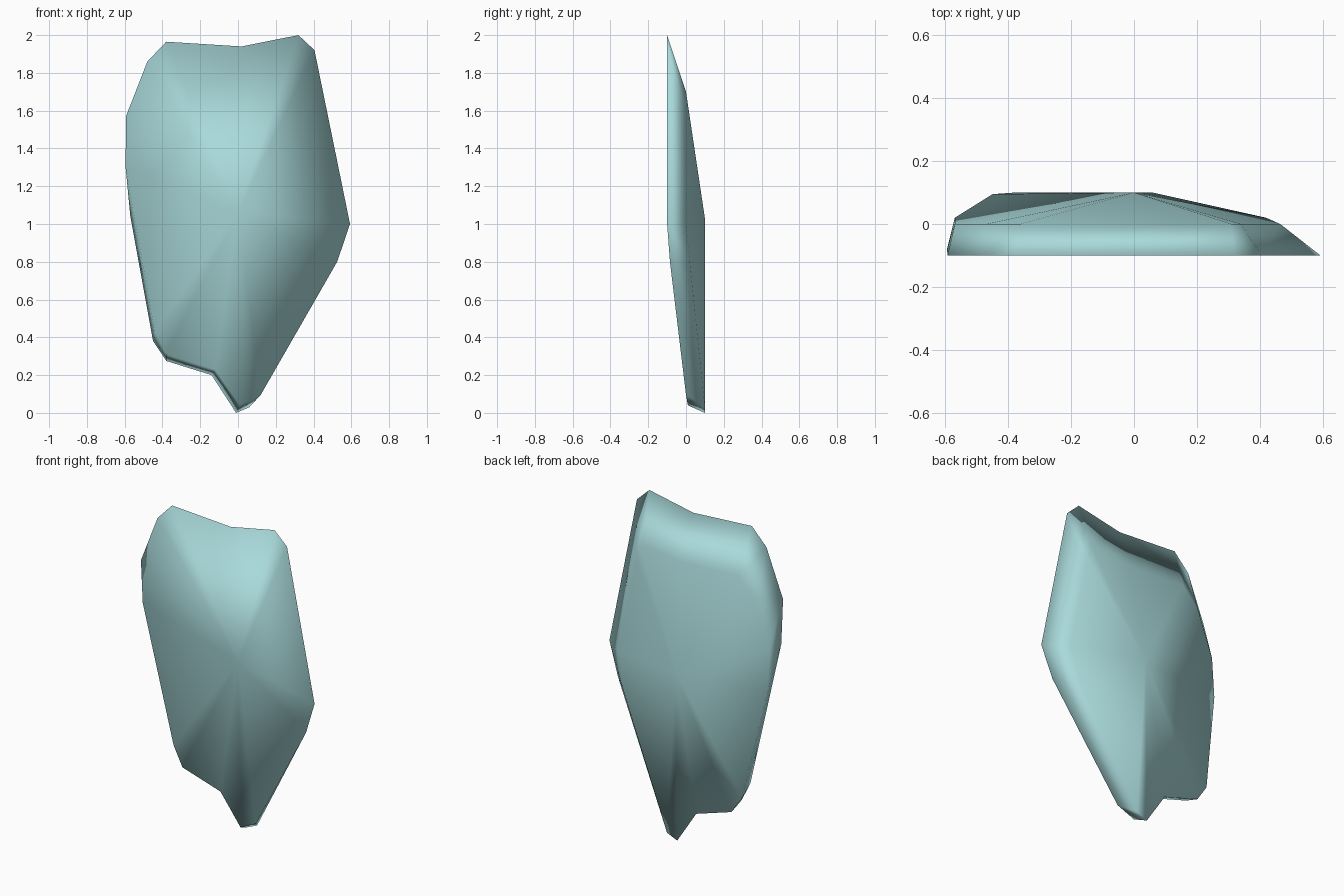
import bpy
import bmesh

default_cube = bpy.data.objects.get("Cube")
if default_cube:
    bpy.data.objects.remove(default_cube, do_unlink=True)


def make_material(name, colour):
    material = bpy.data.materials.new(name)
    material.use_nodes = True
    material.diffuse_color = colour
    shader = next(n for n in material.node_tree.nodes if n.type == "BSDF_PRINCIPLED")
    shader.inputs["Base Color"].default_value = colour
    shader.inputs["Roughness"].default_value = 0.8
    return material


def fan_to_centre(bm, loop, centre):
    """Close a rim with triangles that meet at one vertex."""
    hub = bm.verts.new(centre)
    for a, b in zip(loop, loop[1:] + loop[:1]):
        bm.faces.new((a, b, hub))


def bridge_rims(bm, front, back):
    """Join two matching rims with a slanted edge band."""
    count = len(front)
    for i in range(count):
        j = (i + 1) % count
        bm.faces.new((front[i], front[j], back[j], back[i]))


# Front rim, clockwise from the upper left corner
front_rim = [
    (-.38, -.1, 1.965), (.02, -.1, 1.94), (.32, -.1, 2), (.405, -.1, 1.92),
    (.593, -.1, 1), (.525, -.085, .8), (.12, 0, .095), (.01, .01, .04),
    (-.12, 0, .23), (-.38, 0, .31), (-.44, 0, .43),
    (-.595, -.08, 1.3), (-.593, -.1, 1.57), (-.48, -.1, 1.86),
]

# Back rim, matching the front one corner for corner
back_rim = [
    (-.36, 0, 1.69), (.03, 0, 1.67), (.31, 0, 1.7), (.34, 0, 1.62),
    (.465, 0, 1), (.42, .02, .8), (.06, .1, .03), (-.01, .1, 0),
    (-.14, .1, .2), (-.38, .1, .275), (-.45, .095, .38),
    (-.57, .02, 1.04), (-.57, 0, 1.3), (-.47, 0, 1.57),
]

# Curved shard: hollow front, bulging back, slanted edge
bm = bmesh.new()
front = [bm.verts.new(p) for p in front_rim]
back = [bm.verts.new(p) for p in back_rim]
fan_to_centre(bm, front, (0, 0, 1.06))
fan_to_centre(bm, back, (0, .1, 1.03))
bridge_rims(bm, front, back)
bmesh.ops.recalc_face_normals(bm, faces=bm.faces)
for face in bm.faces:
    face.smooth = True

mesh = bpy.data.meshes.new("curved_shard")
bm.to_mesh(mesh)
bm.free()
mesh.materials.append(make_material("pale_teal", (.40, .70, .71, 1)))
shard = bpy.data.objects.new("curved_shard", mesh)
bpy.context.collection.objects.link(shard)
